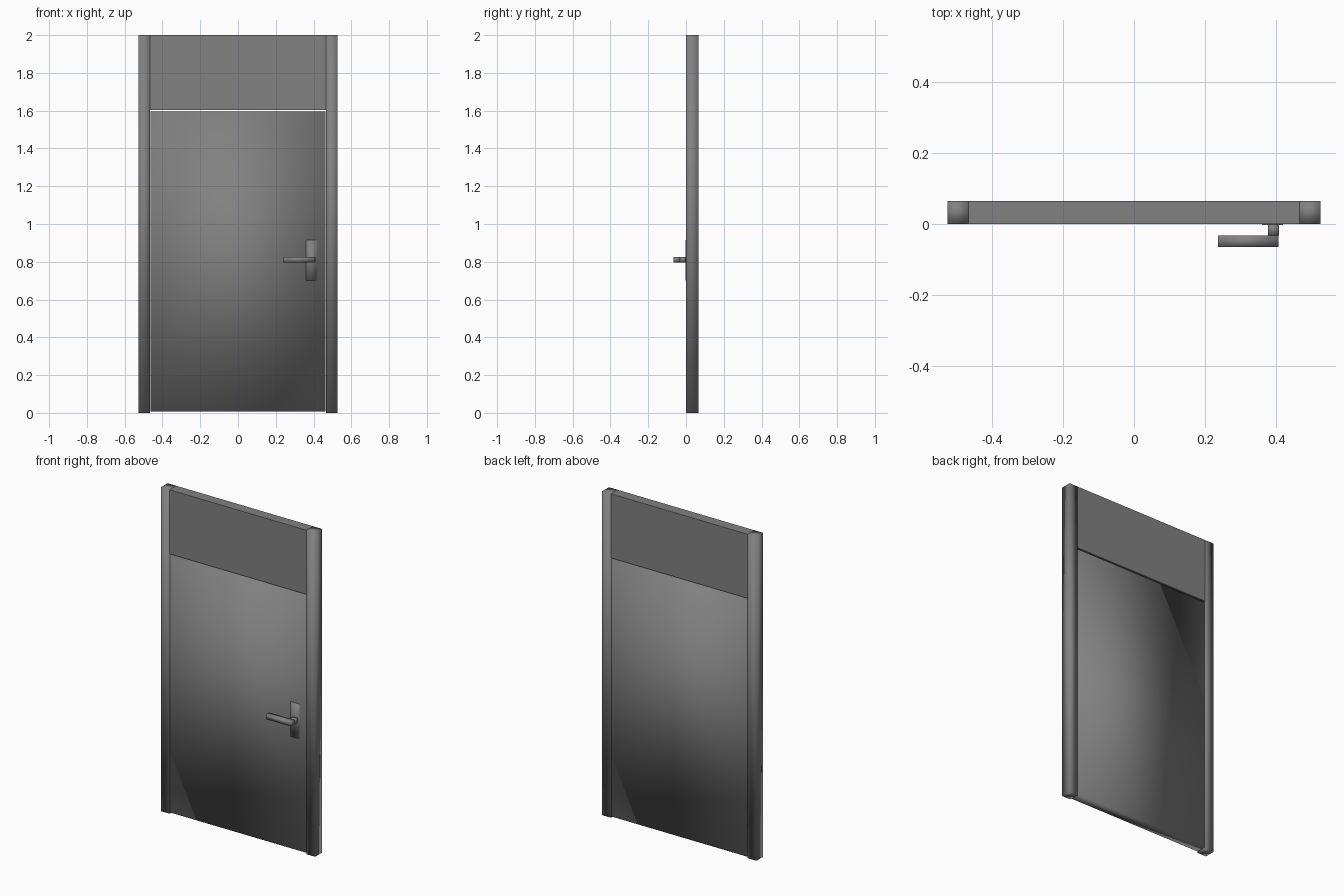
import bpy, bmesh

if "Cube" in bpy.data.objects:
    bpy.data.objects.remove(bpy.data.objects["Cube"])

grey = bpy.data.materials.new("mid grey")
grey.diffuse_color = (0.22, 0.22, 0.22, 1)
grey.use_nodes = True
grey.node_tree.nodes["Principled BSDF"].inputs["Base Color"].default_value = grey.diffuse_color


def box(name, x, y, z, smooth=True):
    """Box between (min, max) limits on each axis."""
    bm = bmesh.new()
    bmesh.ops.create_cube(bm, size=1)
    for v in bm.verts:
        v.co = [lim[0] if c < 0 else lim[1] for c, lim in zip(v.co, (x, y, z))]
    for f in bm.faces:
        f.smooth = smooth
    me = bpy.data.meshes.new(name)
    bm.to_mesh(me)
    bm.free()
    me.materials.append(grey)
    ob = bpy.data.objects.new(name, me)
    bpy.context.collection.objects.link(ob)
    return ob


DEPTH = (0.0, 0.065)

# Side posts of the frame
box("left_post", (-0.527, -0.467), DEPTH, (0, 2))
box("right_post", (0.467, 0.527), DEPTH, (0, 2))

# Fixed panel above the door, flat shaded
box("top_panel", (-0.467, 0.467), DEPTH, (1.604, 2), smooth=False)

# Door leaf with a thin gap all round
box("door_leaf", (-0.464, 0.464), (0.001, 0.064), (0.008, 1.596))

# Handle: back plate, neck and lever
box("handle_plate", (0.361, 0.421), (-0.003, 0.003), (0.70, 0.914))
box("handle_neck", (0.378, 0.409), (-0.033, 0.0), (0.797, 0.826))
box("handle_lever", (0.237, 0.408), (-0.065, -0.033), (0.797, 0.826))
